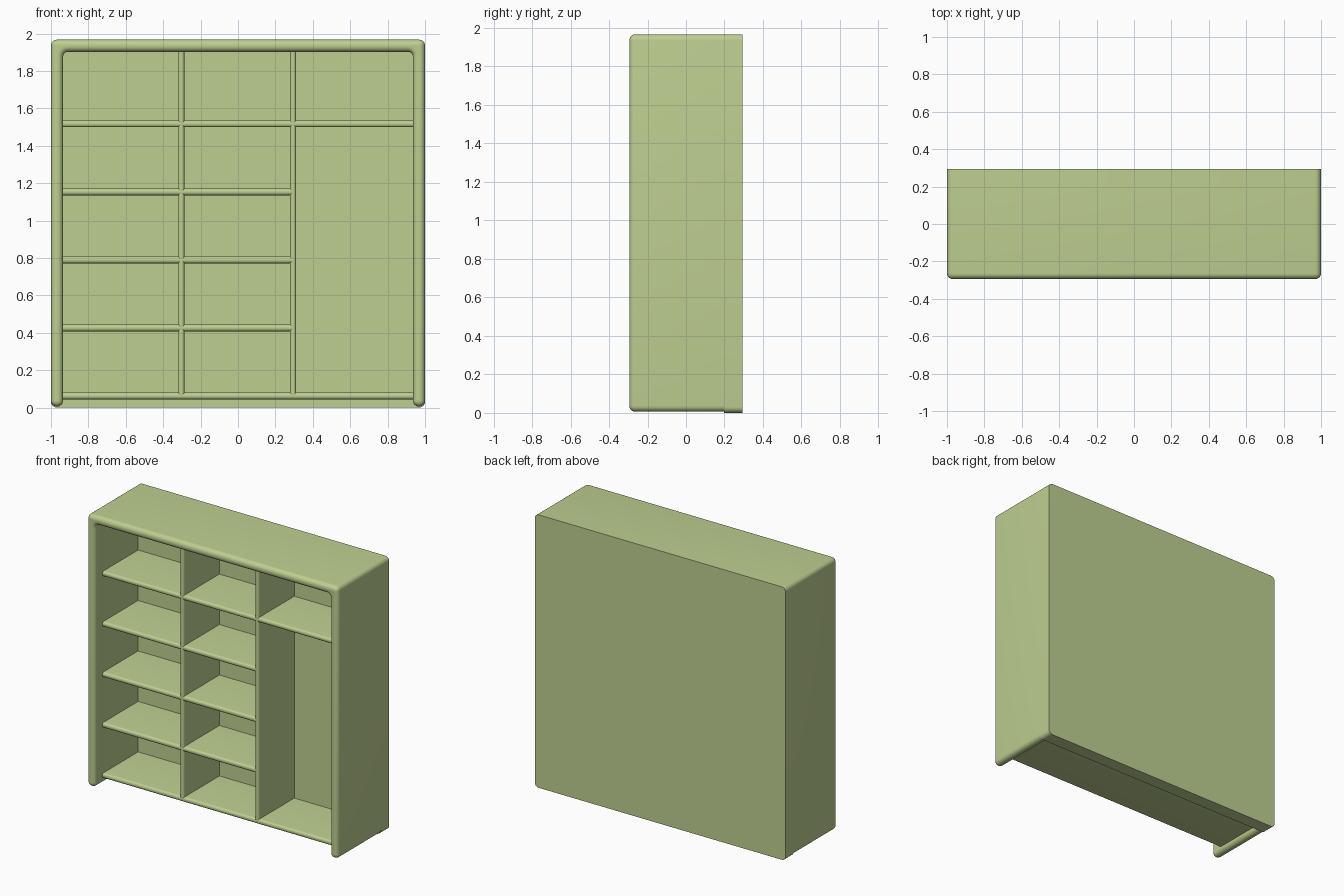
import bpy, bmesh, math

if "Cube" in bpy.data.objects:
    bpy.data.objects.remove(bpy.data.objects["Cube"])

green = bpy.data.materials.new("soft olive green")
green.diffuse_color = (0.515, 0.624, 0.283, 1)
green.use_nodes = True
green.node_tree.nodes["Principled BSDF"].inputs["Base Color"].default_value = green.diffuse_color

W, TOP, FOOT, T = 1.0, 1.967, 0.006, 0.065      # half width, top, foot height, wall
FRONT, BACK, INNER = -0.294, 0.294, 0.198       # y of nose, back and inner back wall
BOARD_FRONT = -0.208


def finish(name, bm):
    bmesh.ops.recalc_face_normals(bm, faces=bm.faces)
    me = bpy.data.meshes.new(name)
    bm.to_mesh(me)
    bm.free()
    me.materials.append(green)
    ob = bpy.data.objects.new(name, me)
    bpy.context.collection.objects.link(ob)
    bpy.context.view_layer.objects.active = ob
    ob.select_set(True)
    bpy.ops.object.shade_smooth_by_angle(angle=math.radians(35))
    ob.select_set(False)
    return ob


def loft(name, rings):
    """Skin between rings of equal length and close both ends."""
    bm = bmesh.new()
    vs = [[bm.verts.new(p) for p in ring] for ring in rings]
    n = len(vs[0])
    for a, b in zip(vs, vs[1:]):
        for i in range(n):
            j = (i + 1) % n
            bm.faces.new((a[i], a[j], b[j], b[i]))
    bm.faces.new(vs[0])
    bm.faces.new(vs[-1])
    return finish(name, bm)


def arc(cx, cz, r, start, sweep, n=6):
    return [(cx + r * math.cos(math.radians(start + sweep * i / n)),
             cz + r * math.sin(math.radians(start + sweep * i / n))) for i in range(n + 1)]


def frame_outline(d):
    """Upside-down U with rounded corners, shrunk inward by d."""
    r, ri = 0.0315, 0.026
    half = (arc(W - T - ri, TOP - T - ri, ri + d, 90, -90)        # inner top corner
            + arc(W - T + r, FOOT + r, r - d, 180, 90)            # foot, inside
            + arc(W - r, FOOT + r, r - d, 270, 90)                # foot, outside
            + arc(W - r, TOP - r, r - d, 0, 90))                  # outer top corner
    return half + [(-x, z) for x, z in reversed(half)]


# outer frame: two sides and top in one piece, with a rounded front
R = 0.03
rings = [[(x, INNER, z) for x, z in frame_outline(0)]]
for i in range(8):
    a = math.radians(90 * i / 7)
    rings.append([(x, FRONT + R - R * math.sin(a), z)
                  for x, z in frame_outline(R * (1 - math.cos(a)))])
loft("outer_frame", rings)

# thick back panel closing the full outline
r = 0.0315
outline = (arc(W - r, r, r, 270, 90) + arc(W - r, TOP - r, r, 0, 90)
           + arc(-W + r, TOP - r, r, 90, 90) + arc(-W + r, r, r, 180, 90))
loft("back_panel", [[(x, y, z) for x, z in outline] for y in (INNER, BACK)])


def board(name, start, end, mid, thick, upright=False):
    """Board with a rounded front edge, lying flat or standing upright."""
    h = thick / 2
    rr = h * 0.9
    prof = ([(INNER + 0.01, -h)]
            + arc(BOARD_FRONT + rr, -h + rr, rr, 270, -90)
            + arc(BOARD_FRONT + rr, h - rr, rr, 180, -90)
            + [(INNER + 0.01, h)])
    if upright:
        loft(name, [[(mid + p, y, s) for y, p in prof] for s in (start, end)])
    else:
        loft(name, [[(s, y, mid + p) for y, p in prof] for s in (start, end)])


# shelves: bottom and top run the full width, the others stop at the wardrobe bay
DIV_L, DIV_R = -0.303, 0.294
IN = W - T + 0.01
for i in range(5):
    full = i in (0, 4)
    board(f"shelf_{i + 1}", -IN, IN if full else DIV_R, 0.062 + i * 0.3637, 0.036)

# uprights between the bays
for name, x in (("left_divider", DIV_L), ("right_divider", DIV_R)):
    board(name, 0.062, TOP - T + 0.01, x, 0.032, upright=True)
